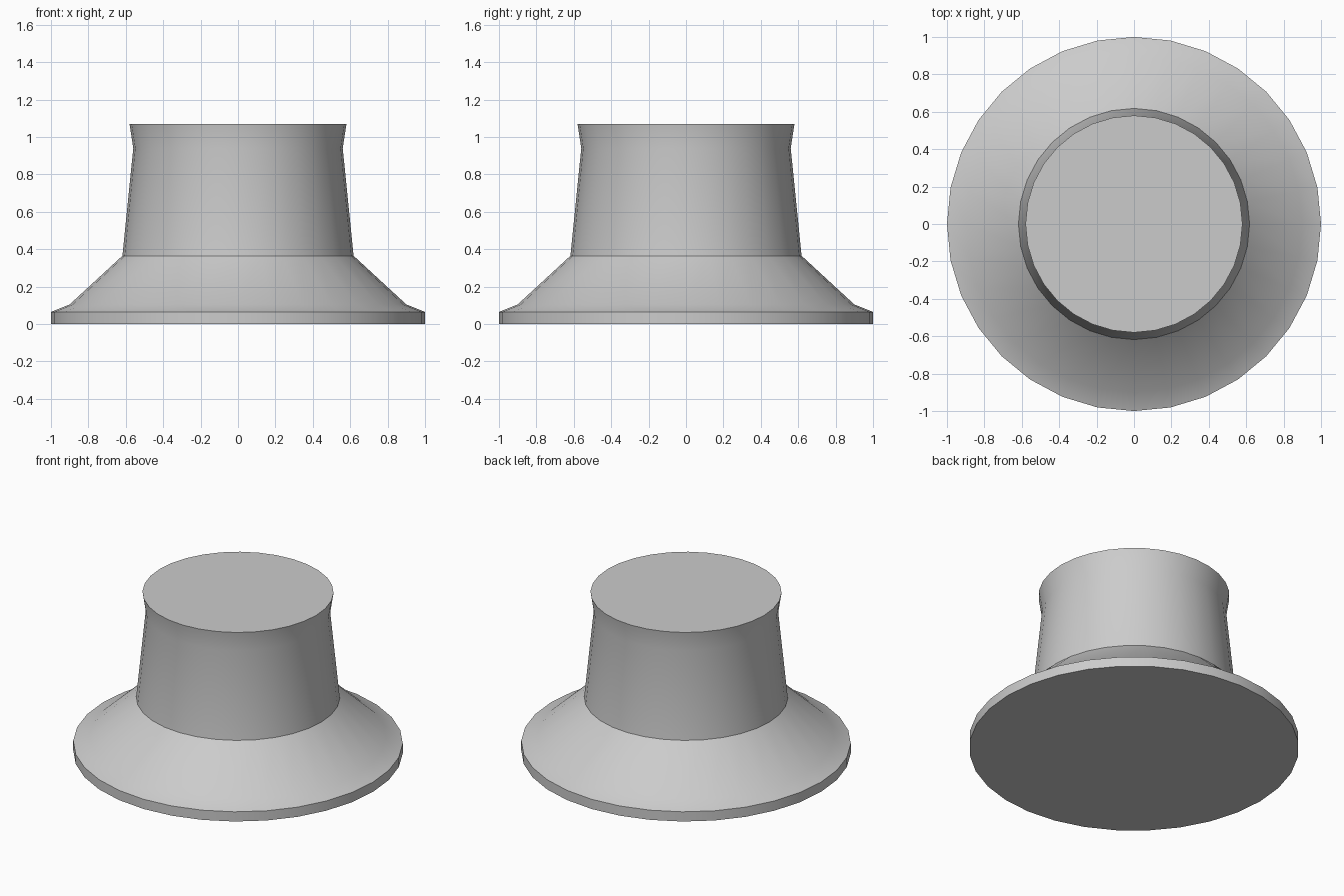
import bpy
import bmesh
import math

cube = bpy.data.objects.get("Cube")
if cube:
    bpy.data.objects.remove(cube, do_unlink=True)

SEGMENTS = 32

grey = bpy.data.materials.new("light_grey")
grey.use_nodes = True
colour = (0.6, 0.6, 0.6, 1.0)
grey.diffuse_color = colour
grey.node_tree.nodes["Principled BSDF"].inputs["Base Color"].default_value = colour


def turned_solid(name, profile):
    """Closed solid of revolution from (radius, height) points, bottom to top."""
    bm = bmesh.new()
    rings = []
    for radius, z in profile:
        circle = bmesh.ops.create_circle(bm, segments=SEGMENTS, radius=radius)
        for v in circle["verts"]:
            v.co.z = z
        rings.append(circle["verts"])
    for low, high in zip(rings, rings[1:]):
        for i in range(SEGMENTS):
            j = (i + 1) % SEGMENTS
            bm.faces.new((low[i], low[j], high[j], high[i]))
    bm.faces.new(rings[0])
    bm.faces.new(rings[-1])
    bmesh.ops.recalc_face_normals(bm, faces=bm.faces)
    mesh = bpy.data.meshes.new(name)
    bm.to_mesh(mesh)
    bm.free()
    mesh.materials.append(grey)
    obj = bpy.data.objects.new(name, mesh)
    bpy.context.collection.objects.link(obj)
    return obj


# Knob: flat rim, sloping skirt, waisted neck with a flared flat top
knob = turned_solid("flared_knob", [
    (1.0, 0.0), (1.0, 0.065), (0.9, 0.105),
    (0.618, 0.365), (0.56, 0.94), (0.58, 1.07),
])

# Smooth the sides, keep the rim, shoulder and top edges sharp
bpy.ops.object.select_all(action="DESELECT")
knob.select_set(True)
bpy.context.view_layer.objects.active = knob
bpy.ops.object.shade_smooth_by_angle(angle=math.radians(30))
